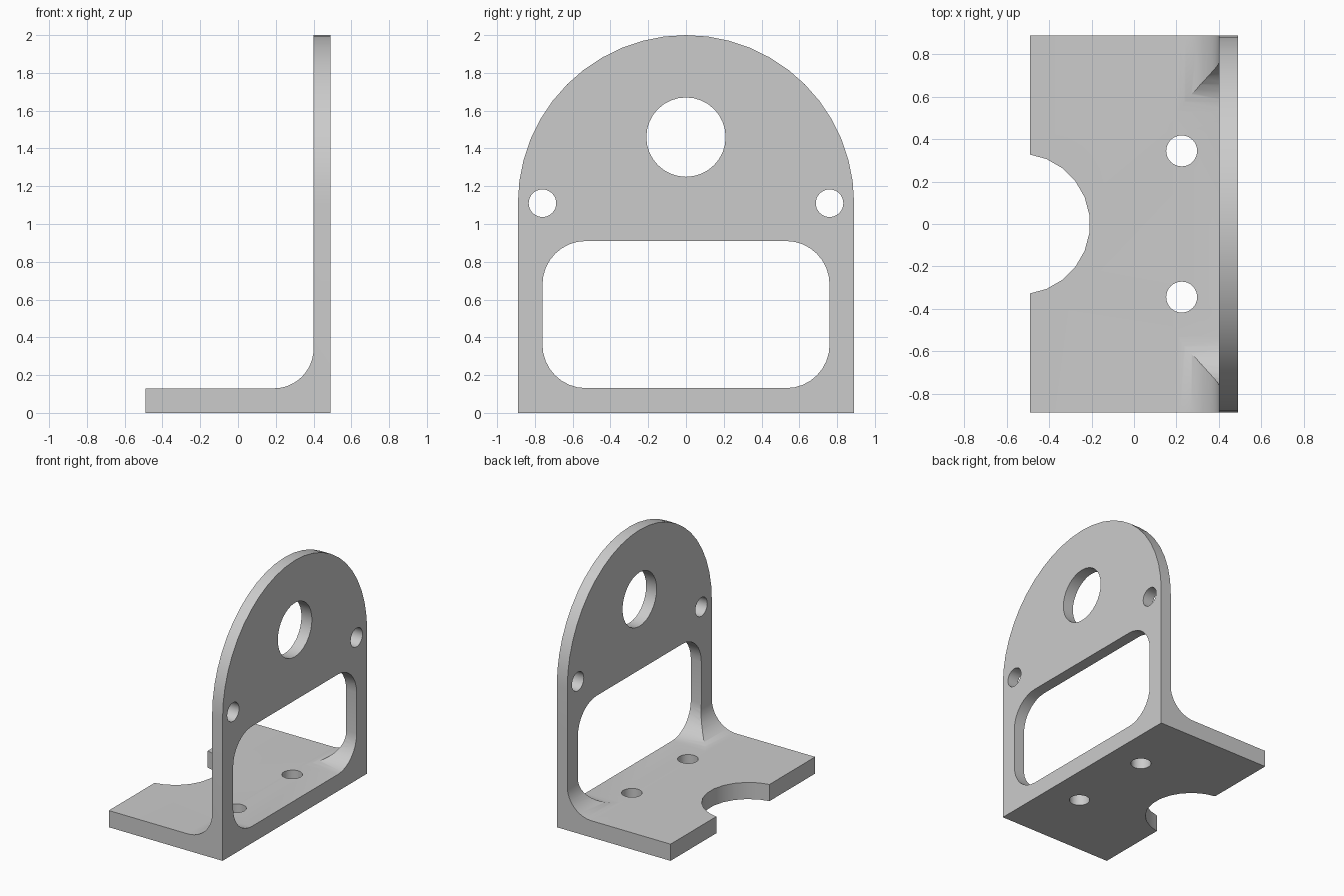
import bpy, bmesh, math
from mathutils import Vector

cube = bpy.data.objects.get("Cube")
if cube:
    bpy.data.objects.remove(cube)

grey = bpy.data.materials.new("plain grey")
grey.use_nodes = True
colour = (0.6, 0.6, 0.6, 1)
grey.diffuse_color = colour
grey.node_tree.nodes["Principled BSDF"].inputs["Base Color"].default_value = colour

AXES = {"x": lambda a, b, d: (d, a, b),   # profile in y, z
        "y": lambda a, b, d: (a, d, b),   # profile in x, z
        "z": lambda a, b, d: (a, b, d)}   # profile in x, y


def arc(ca, cb, r, start, end, n):
    return [(ca + r * math.cos(math.radians(start + (end - start) * i / n)),
             cb + r * math.sin(math.radians(start + (end - start) * i / n)))
            for i in range(n + 1)]


def circle(ca, cb, r, n=32, start=0):
    return arc(ca, cb, r, start, start + 360, n)[:-1]


def prism(name, profile, axis, low, high):
    """Extrude a closed profile along an axis."""
    bm = bmesh.new()
    place = AXES[axis]
    face = bm.faces.new([bm.verts.new(place(a, b, low)) for a, b in profile])
    out = bmesh.ops.extrude_face_region(bm, geom=[face])
    moved = [v for v in out["geom"] if isinstance(v, bmesh.types.BMVert)]
    bmesh.ops.translate(bm, verts=moved, vec=Vector(place(0, 0, high - low)))
    bmesh.ops.recalc_face_normals(bm, faces=bm.faces)
    mesh = bpy.data.meshes.new(name)
    bm.to_mesh(mesh)
    bm.free()
    mesh.materials.append(grey)
    obj = bpy.data.objects.new(name, mesh)
    bpy.context.collection.objects.link(obj)
    return obj


# L-shaped bracket with a filleted inner corner
half, inner, edge, top = 0.89, 0.4, 0.49, 0.13
section = [(-edge, 0), (edge, 0), (edge, 2), (inner, 2)]
section += arc(0.19, 0.34, 0.21, 0, -90, 12) + [(-edge, top)]
bracket = prism("angle_bracket", section, "y", -half, half)

# Arched outline of the upright plate
outline = [(-half, -0.1), (half, -0.1)] + arc(0, 1.11, half, 0, 180, 24)
cutters = [(prism("arch_outline", outline, "x", -1, 1), "INTERSECT")]

# Rounded window, running through the fillet
window = []
for y, z, start in ((0.53, 0.68, 0), (-0.53, 0.68, 90),
                    (-0.53, 0.361, 180), (0.53, 0.361, 270)):
    window += arc(y, z, 0.23, start, start + 90, 8)
holes = [prism("window_cutter", window, "x", 0.15, 0.6)]

# Round holes in the upright and the base, and the bay in the front edge
holes.append(prism("main_hole_cutter", circle(0, 1.46, 0.21), "x", 0.3, 0.6))
for side in (-1, 1):
    holes.append(prism("side_hole_cutter", circle(side * 0.76, 1.11, 0.073), "x", 0.3, 0.6))
    holes.append(prism("base_hole_cutter", circle(0.225, side * 0.345, 0.073), "z", -0.1, 0.3))
holes.append(prism("bay_cutter", circle(-0.54, 0, 0.332, 24, 7.5), "z", -0.1, 0.3))
cutters += [(hole, "DIFFERENCE") for hole in holes]

for cutter, operation in cutters:
    mod = bracket.modifiers.new(cutter.name, "BOOLEAN")
    mod.object = cutter
    mod.operation = operation
    mod.solver = "EXACT"

# Apply the cuts and drop the helpers
bpy.context.view_layer.update()
graph = bpy.context.evaluated_depsgraph_get()
result = bpy.data.meshes.new_from_object(bracket.evaluated_get(graph))
bracket.modifiers.clear()
bracket.data = result
for cutter, operation in cutters:
    bpy.data.objects.remove(cutter)

bpy.ops.object.select_all(action="DESELECT")
bracket.select_set(True)
bpy.context.view_layer.objects.active = bracket
bpy.ops.object.shade_smooth_by_angle(angle=math.radians(30))
